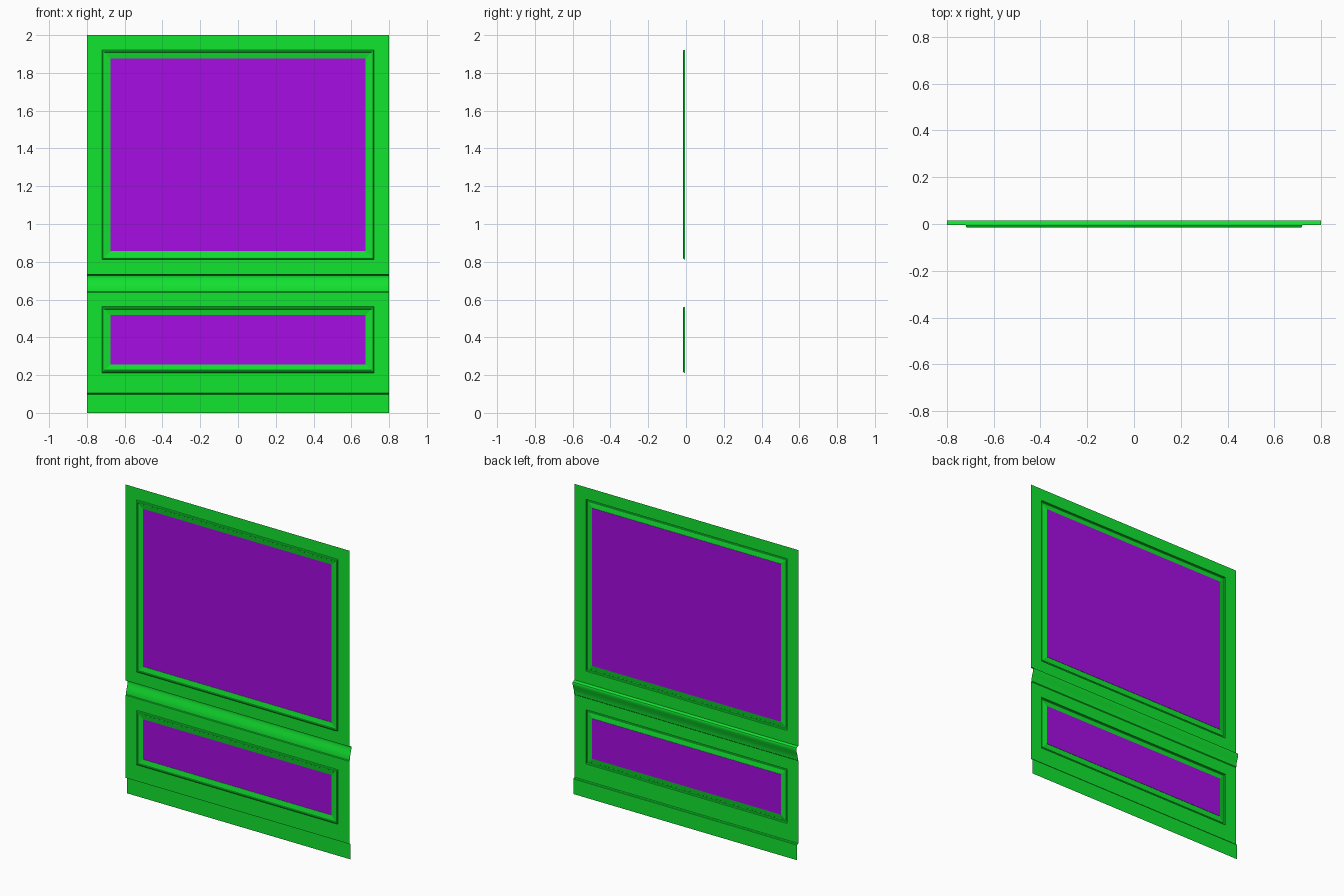
import bpy, bmesh

if "Cube" in bpy.data.objects:
    bpy.data.objects.remove(bpy.data.objects["Cube"])

HALF = 0.8        # half width of the wall
WALL_Y = -0.005   # plane of the flat wall


def material(name, color):
    m = bpy.data.materials.new(name)
    m.diffuse_color = color
    m.use_nodes = True
    m.node_tree.nodes["Principled BSDF"].inputs["Base Color"].default_value = m.diffuse_color
    return m


green = material("green_paint", (0.006, 0.78, 0.03, 1))
purple = material("purple_panel", (0.38, 0.004, 0.76, 1))


def finish(name, bm, mat, smooth=False):
    me = bpy.data.meshes.new(name)
    bm.to_mesh(me)
    bm.free()
    me.materials.append(mat)
    ob = bpy.data.objects.new(name, me)
    bpy.context.collection.objects.link(ob)
    if smooth:
        bpy.ops.object.select_all(action='DESELECT')
        ob.select_set(True)
        bpy.context.view_layer.objects.active = ob
        bpy.ops.object.shade_smooth_by_angle(angle=0.6)
    return ob


def strip(name, profile):
    """Open (y, z) profile, listed top to bottom, swept across the width."""
    bm = bmesh.new()
    rows = [[bm.verts.new((x, y, z)) for x in (-HALF, HALF)] for y, z in profile]
    for a, b in zip(rows, rows[1:]):
        bm.faces.new((a[0], a[1], b[1], b[0]))
    return finish(name, bm, green, True)


def rect(bm, hx, z0, z1, y):
    return [bm.verts.new(p) for p in ((hx, y, z0), (-hx, y, z0), (-hx, y, z1), (hx, y, z1))]


def rings(name, rects):
    """Nested rectangles (half width, bottom, top, y) bridged into a frame."""
    bm = bmesh.new()
    loops = [rect(bm, *r) for r in rects]
    for a, b in zip(loops, loops[1:]):
        for i in range(4):
            j = (i + 1) % 4
            bm.faces.new((a[i], a[j], b[j], b[i]))
    return finish(name, bm, green)


# Moulding cross-section: (inset from outer edge, y)
MOULD = [(0, WALL_Y), (0.002, -0.013), (0.006, -0.016), (0.012, -0.016),
         (0.014, -0.013), (0.045, -0.007), (0.045, -0.005)]


def section(name, z0, z1, f0, f1):
    # flat wall with opening, recessed moulding, then the coloured panel
    rings(name + "_wall", [(HALF, z0, z1, WALL_Y), (0.72, f0, f1, WALL_Y)])
    frame = [(0.72 - i, f0 + i, f1 - i, y) for i, y in MOULD]
    rings(name + "_moulding", frame)
    bm = bmesh.new()
    bm.faces.new(rect(bm, *frame[-1]))
    finish(name + "_panel", bm, purple)


section("upper", 0.733, 2.0, 0.812, 1.922)
section("lower", 0.104, 0.638, 0.212, 0.562)

# Chair rail: sharp lip on top, cove fading down to the wall
strip("chair_rail", [(WALL_Y, 0.733), (0.006, 0.731), (0.014, 0.727), (0.016, 0.722),
                     (0.0155, 0.712), (0.012, 0.698), (0.007, 0.684), (0.003, 0.670),
                     (0.000, 0.656), (-0.001, 0.642), (WALL_Y, 0.638)])

# Baseboard with a small stepped top
strip("baseboard", [(WALL_Y, 0.104), (0.004, 0.102), (0.007, 0.098), (0.007, 0.0)])
